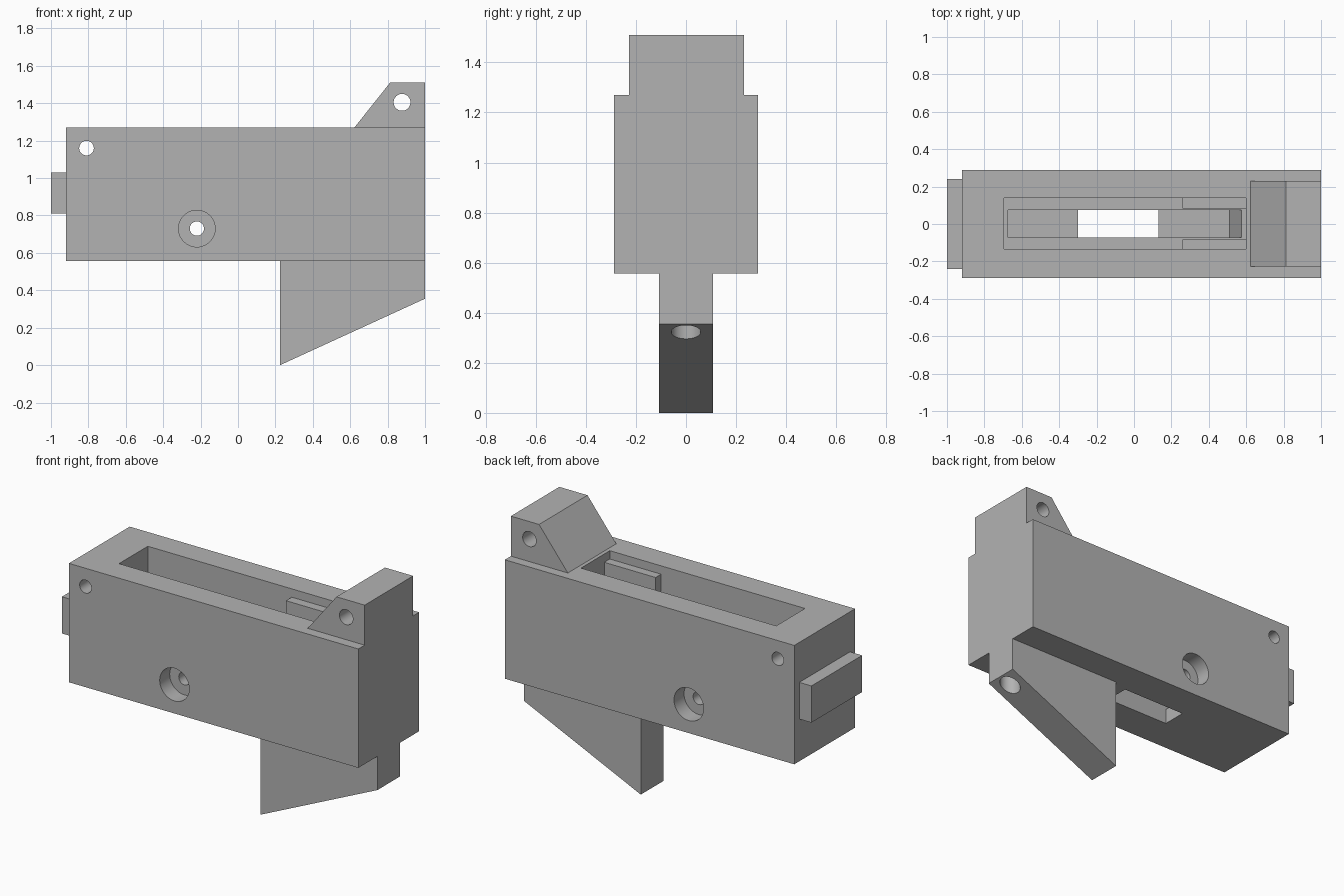
import bpy
import bmesh
from math import radians
from mathutils import Matrix

cube = bpy.data.objects.get("Cube")
if cube:
    bpy.data.objects.remove(cube, do_unlink=True)

grey = bpy.data.materials.new("plain grey")
grey.use_nodes = True
grey.diffuse_color = (0.45, 0.45, 0.45, 1)
grey.node_tree.nodes["Principled BSDF"].inputs["Base Color"].default_value = (0.45, 0.45, 0.45, 1)


def finish(name, bm):
    bmesh.ops.recalc_face_normals(bm, faces=bm.faces)
    mesh = bpy.data.meshes.new(name)
    bm.to_mesh(mesh)
    bm.free()
    mesh.materials.append(grey)
    obj = bpy.data.objects.new(name, mesh)
    bpy.context.collection.objects.link(obj)
    return obj


def prism(name, profile, y0, y1):
    """Extrude an x-z outline from y0 to y1."""
    bm = bmesh.new()
    face = bm.faces.new([bm.verts.new((x, y0, z)) for x, z in profile])
    new = bmesh.ops.extrude_face_region(bm, geom=[face])["geom"]
    verts = [v for v in new if isinstance(v, bmesh.types.BMVert)]
    bmesh.ops.translate(bm, vec=(0, y1 - y0, 0), verts=verts)
    return finish(name, bm)


def box(name, x0, x1, y0, y1, z0, z1):
    return prism(name, [(x0, z0), (x1, z0), (x1, z1), (x0, z1)], y0, y1)


def rod(centre, radius, length, axis="Y"):
    bm = bmesh.new()
    turn = Matrix.Rotation(radians(90), 4, "X") if axis == "Y" else Matrix()
    bmesh.ops.create_cone(bm, cap_ends=True, segments=48, radius1=radius, radius2=radius,
                          depth=length, matrix=Matrix.Translation(centre) @ turn)
    return finish("cutter", bm)


def cut(obj, cutters):
    bpy.ops.object.select_all(action="DESELECT")
    bpy.context.view_layer.objects.active = obj
    obj.select_set(True)
    for cutter in cutters:
        cutter.hide_render = True
        mod = obj.modifiers.new("cut", "BOOLEAN")
        mod.operation = "DIFFERENCE"
        mod.solver = "EXACT"
        mod.object = cutter
        bpy.ops.object.modifier_apply(modifier=mod.name)
        bpy.data.objects.remove(cutter, do_unlink=True)
    bpy.ops.object.shade_smooth_by_angle(angle=radians(30))


HALF = 0.288
BOTTOM, TOP = 0.557, 1.27
LEDGE, FLOOR = 0.85, 0.65

# Main housing with stepped pocket, ramped slot, floor opening and pin holes
body = box("housing", -0.92, 1, -HALF, HALF, BOTTOM, TOP)
slot = [(-0.675, FLOOR), (0.51, FLOOR), (0.575, LEDGE), (0.575, 1.0), (-0.675, 1.0)]
cut(body, [
    box("cutter", -0.695, 0.6, -0.135, 0.138, LEDGE, 1.5),
    prism("cutter", slot, -0.073, 0.075),
    box("cutter", -0.3, 0.13, -0.073, 0.075, 0.4, 0.8),
    rod((-0.81, 0, 1.16), 0.039, 1),
    rod((-0.22, 0, 0.73), 0.038, 1),
    rod((-0.22, -HALF, 0.73), 0.098, 0.19),
    rod((-0.22, HALF, 0.73), 0.098, 0.19),
])

# Guide rails inside the pocket
for side, name in ((1, "left_rail"), (-1, "right_rail")):
    y0, y1 = sorted((side * 0.083, side * 0.138))
    box(name, 0.26, 0.6, y0, y1, LEDGE, 1.22)

# End tab
box("end_tab", -1, -0.92, -0.24, 0.24, 0.81, 1.03)

# Wedge lug on top with cross hole
lug = prism("top_lug", [(0.622, TOP), (1, TOP), (1, 1.51), (0.813, 1.51)], -0.228, 0.231)
cut(lug, [rod((0.877, 0, 1.405), 0.045, 1)])

# Tapered fin below with a blind hole in its slanted edge
fin = prism("lower_fin", [(0.225, 0), (1, 0.355), (1, BOTTOM), (0.225, BOTTOM)], -0.107, 0.107)
cut(fin, [rod((0.93, 0, 0.33), 0.059, 0.36, "Z")])
